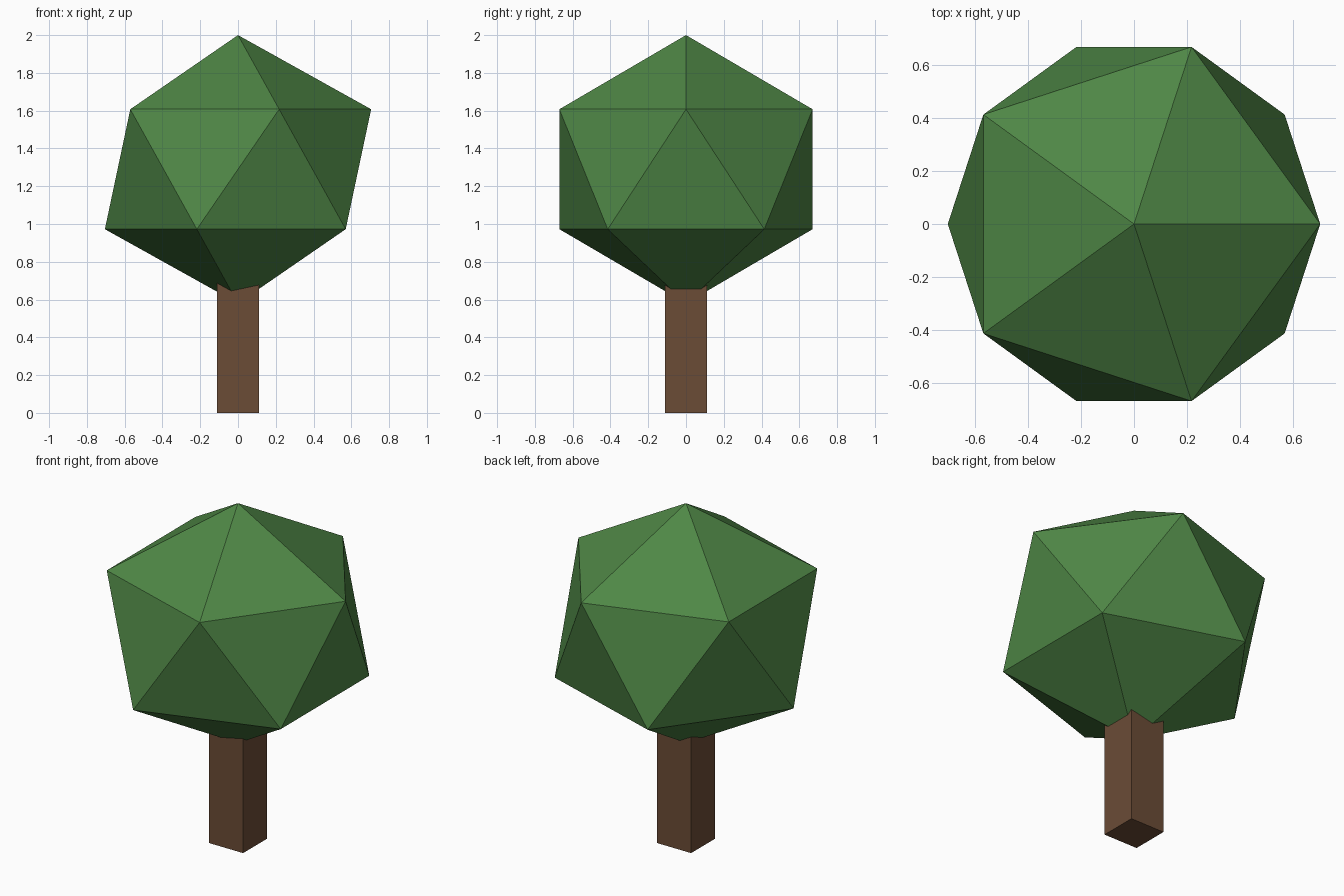
import bpy

if "Cube" in bpy.data.objects:
    bpy.data.objects.remove(bpy.data.objects["Cube"])


def srgb(r, g, b):
    """Convert 0-255 sRGB to a linear RGBA colour."""
    def lin(c):
        c /= 255
        return c / 12.92 if c <= 0.04045 else ((c + 0.055) / 1.055) ** 2.4
    return (lin(r), lin(g), lin(b), 1.0)


def finish(name, colour_name, colour):
    """Name the active object, apply its scale and give it one flat colour."""
    obj = bpy.context.object
    obj.name = obj.data.name = name
    bpy.ops.object.transform_apply(location=False, rotation=False, scale=True)
    mat = bpy.data.materials.new(colour_name)
    mat.diffuse_color = colour
    mat.use_nodes = True
    mat.node_tree.nodes["Principled BSDF"].inputs["Base Color"].default_value = mat.diffuse_color
    obj.data.materials.append(mat)
    return obj


# Square trunk, its top buried in the foliage
TRUNK_WIDTH, TRUNK_TOP = 0.224, 0.80
bpy.ops.mesh.primitive_cube_add(size=1, location=(0, 0, TRUNK_TOP / 2))
bpy.context.object.scale = (TRUNK_WIDTH, TRUNK_WIDTH, TRUNK_TOP)
finish("trunk", "bark brown", srgb(107, 76, 54))

# Foliage: a slightly flattened icosahedron
bpy.ops.mesh.primitive_ico_sphere_add(subdivisions=1, radius=1, location=(0, 0, 1.29))
bpy.context.object.scale = (0.788, 0.788, 0.71)
finish("foliage", "leaf green", srgb(79, 135, 70))
